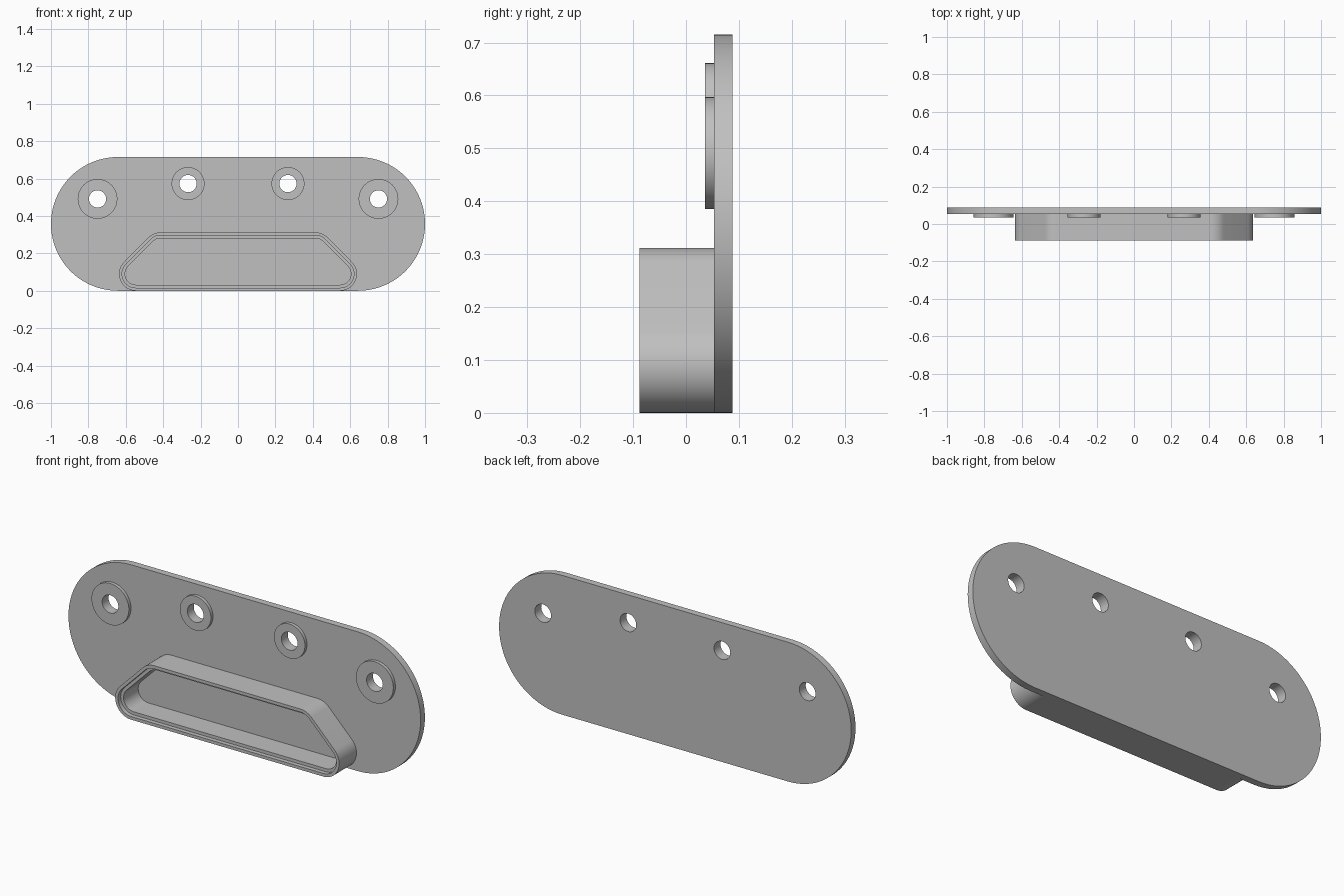
import bpy
import bmesh
from math import sin, cos, pi, radians

cube = bpy.data.objects.get("Cube")
if cube:
    bpy.data.objects.remove(cube, do_unlink=True)

# Single grey material
GREY = (0.53, 0.53, 0.53, 1)
grey = bpy.data.materials.new("grey")
grey.use_nodes = True
grey.diffuse_color = GREY
grey.node_tree.nodes["Principled BSDF"].inputs["Base Color"].default_value = GREY

# Depths from back to front
BACK, FACE, BOSS_TOP, RIM, LEDGE = 0.088, 0.053, 0.036, -0.088, -0.066
HOLE = 0.046


def arc(cx, cz, r, start, end, steps):
    """Points on an arc in the x-z plane, angles in degrees."""
    angles = [radians(start + (end - start) * i / steps) for i in range(steps + 1)]
    return [(cx + r * cos(a), cz + r * sin(a)) for a in angles]


def circle(cx, cz, r):
    return arc(cx, cz, r, 0, 360, 48)[:-1]


def stadium():
    r = 0.3575
    return arc(1 - r, r, r, -90, 90, 40) + arc(r - 1, r, r, 90, 270, 40)


def trapezoid(inset):
    """Rounded trapezoid outline, shrunk evenly by inset."""
    r = 0.09 - inset
    return (arc(0.546, 0.09, r, -90, 45, 18) + arc(0.415, 0.222, r, 45, 90, 8)
            + arc(-0.415, 0.222, r, 90, 135, 8) + arc(-0.546, 0.09, r, 135, 270, 18))


def finish(name, bm):
    bmesh.ops.recalc_face_normals(bm, faces=bm.faces)
    mesh = bpy.data.meshes.new(name)
    bm.to_mesh(mesh)
    bm.free()
    mesh.materials.append(grey)
    obj = bpy.data.objects.new(name, mesh)
    bpy.context.collection.objects.link(obj)
    bpy.ops.object.select_all(action='DESELECT')
    obj.select_set(True)
    bpy.context.view_layer.objects.active = obj
    bpy.ops.object.shade_smooth_by_angle(angle=radians(30))


def add_loop(bm, outline, y):
    return [bm.verts.new((x, y, z)) for x, z in outline]


def ring_solid(name, sections):
    """Closed ring whose cross-section steps through (outline, y) pairs."""
    bm = bmesh.new()
    loops = [add_loop(bm, outline, y) for outline, y in sections]
    for a, b in zip(loops, loops[1:] + loops[:1]):
        n = len(a)
        for i in range(n):
            j = (i + 1) % n
            bm.faces.new((a[i], a[j], b[j], b[i]))
    finish(name, bm)


def pierced_plate(name, outlines, front, back):
    """Flat plate: first outline is the border, the others are holes."""
    bm = bmesh.new()
    edges = []
    for outline in outlines:
        vs = add_loop(bm, outline, front)
        edges += [bm.edges.new((vs[i - 1], vs[i])) for i in range(len(vs))]
    bmesh.ops.triangle_fill(bm, edges=edges, use_beauty=True, normal=(0, -1, 0))
    extruded = bmesh.ops.extrude_face_region(bm, geom=bm.faces[:], use_keep_orig=True)
    moved = [v for v in extruded["geom"] if isinstance(v, bmesh.types.BMVert)]
    bmesh.ops.translate(bm, verts=moved, vec=(0, back - front, 0))
    finish(name, bm)


# Screw positions: x, z, boss radius
screws = []
for side, label in ((-1, "right"), (1, "left")):
    screws.append((label + "_outer_boss", side * 0.751, 0.491, 0.106))
    screws.append((label + "_inner_boss", side * 0.267, 0.573, 0.088))

# Back plate with screw holes
pierced_plate("back_plate",
              [stadium()] + [circle(x, z, HOLE) for _, x, z, _ in screws],
              FACE, BACK)

# Raised bosses around the holes
for name, x, z, r in screws:
    outer, inner = circle(x, z, r), circle(x, z, HOLE)
    ring_solid(name, [(outer, FACE), (outer, BOSS_TOP), (inner, BOSS_TOP), (inner, FACE)])

# Hollow trapezoid wall with a stepped rim
outer, middle, inner = (trapezoid(d) for d in (0, 0.016, 0.032))
ring_solid("pocket_wall", [(outer, FACE), (outer, RIM), (middle, RIM),
                           (middle, LEDGE), (inner, LEDGE), (inner, FACE)])
